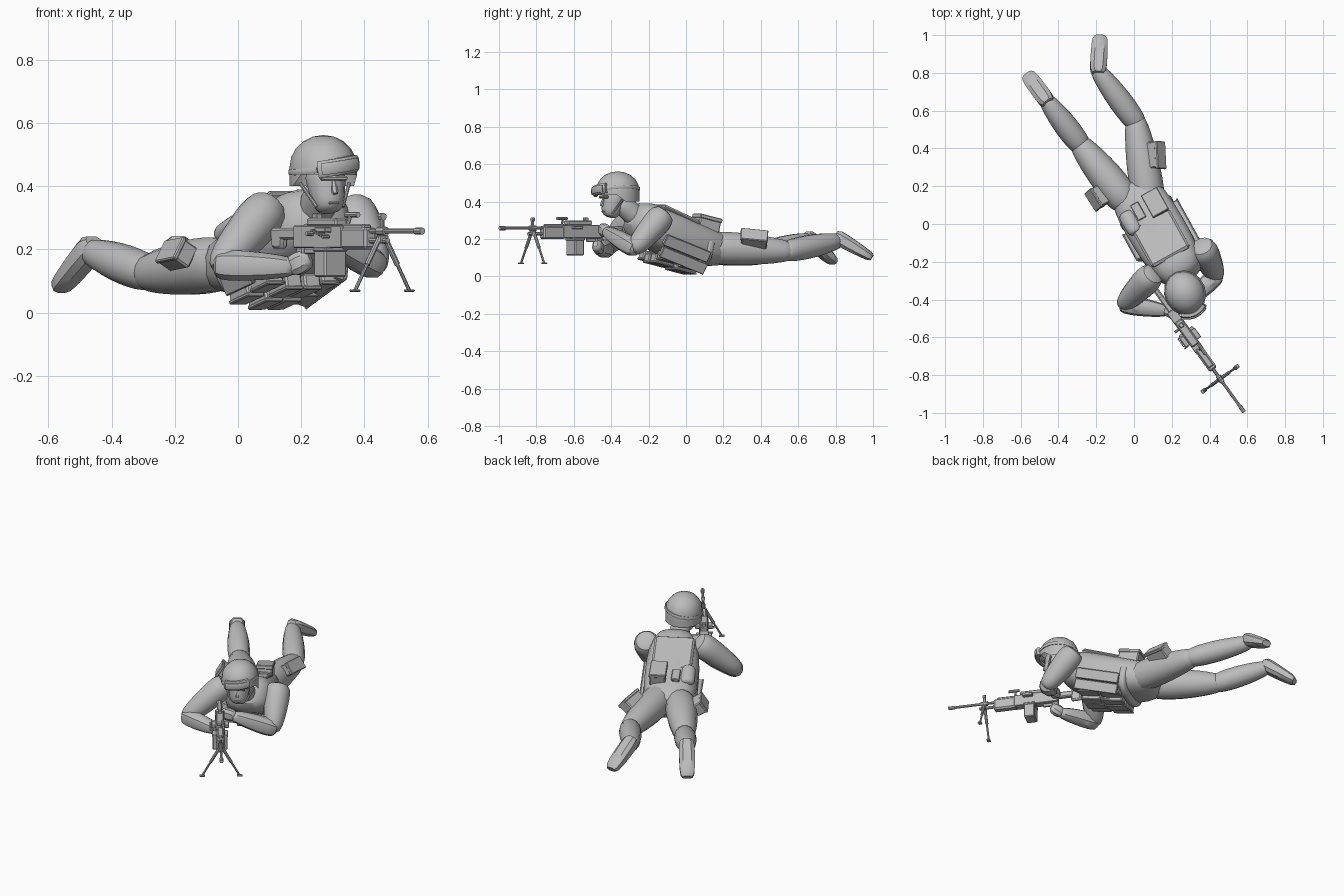
import bpy, bmesh, math
from mathutils import Vector, Matrix

if "Cube" in bpy.data.objects:
    bpy.data.objects.remove(bpy.data.objects["Cube"])

shade = (.5, .5, .5, 1)
grey = bpy.data.materials.new("plain grey")
grey.use_nodes = True
grey.diffuse_color = shade
grey.node_tree.nodes["Principled BSDF"].inputs["Base Color"].default_value = shade
UP = Vector((0, 0, 1))
made = []


def finish(name, bm):
    bmesh.ops.recalc_face_normals(bm, faces=bm.faces)
    mesh = bpy.data.meshes.new(name)
    bm.to_mesh(mesh)
    bm.free()
    mesh.materials.append(grey)
    part = bpy.data.objects.new(name, mesh)
    bpy.context.collection.objects.link(part)
    made.append(part)


def sweep(name, centres, radii, side, sides=14, square=1):
    """Loft rounded sections along a path; square below one makes them boxier."""
    bm = bmesh.new()
    rings = []
    last = len(centres) - 1
    for i, (centre, (wide, tall)) in enumerate(zip(centres, radii)):
        along = (centres[min(i + 1, last)] - centres[max(i - 1, 0)]).normalized()
        across = (side - along * along.dot(side)).normalized()
        other = along.cross(across)
        ring = []
        for k in range(sides):
            angle = math.tau * (k + .5) / sides
            c, s = math.cos(angle), math.sin(angle)
            c = math.copysign(abs(c) ** square, c)
            s = math.copysign(abs(s) ** square, s)
            ring.append(bm.verts.new(centre + across * c * wide + other * s * tall))
        rings.append(ring)
    for low, high in zip(rings, rings[1:]):
        for k in range(sides):
            bm.faces.new((low[k - 1], low[k], high[k], high[k - 1]))
    bm.faces.new(rings[0])
    bm.faces.new(rings[-1])
    finish(name, bm)


def segment(name, start, end, r_start, r_end, bulge=0, bend=None, flat=(1, 1),
            side=UP, sides=14, square=1, reach=.4, count=12, blunt=4):
    """Body segment between two joints: rounded ends, a swelling middle, an optional bend."""
    heading = (end - start).normalized()
    start = start - heading * r_start * reach
    end = end + heading * r_end * reach
    bend = bend or (start + end) / 2
    centres, radii = [], []
    for i in range(count):
        t = (1 - math.cos(math.pi * (i + .5) / count)) / 2
        centres.append(start.lerp(bend, t).lerp(bend.lerp(end, t), t))
        cap = (1 - abs(2 * t - 1) ** blunt) ** (1 / blunt)
        r = (r_start + (r_end - r_start) * t) * (1 + bulge * math.sin(math.pi * t)) * cap
        radii.append((r, r * (flat[0] + (flat[1] - flat[0]) * t)))
    sweep(name, centres, radii, side, sides, square)


def box(name, centre, size, forward, up=UP, bevel=.004, taper=1):
    """Bevelled box sized across, along forward and along up; taper narrows its bottom."""
    y = forward.normalized()
    z = (up - y * y.dot(up)).normalized()
    x = y.cross(z)
    bm = bmesh.new()
    bmesh.ops.create_cube(bm, size=1)
    for v in bm.verts:
        k = taper if v.co.z < 0 else 1
        v.co = Vector((v.co.x * size[0] * k, v.co.y * size[1] * k, v.co.z * size[2]))
    bmesh.ops.bevel(bm, geom=bm.edges[:], offset=bevel, segments=1, affect='EDGES', clamp_overlap=True)
    bm.transform(Matrix.Translation(centre) @ Matrix((x, y, z)).transposed().to_4x4())
    finish(name, bm)


def rod(name, start, end, radius, sides=8):
    line = end - start
    bm = bmesh.new()
    bmesh.ops.create_cone(bm, cap_ends=True, segments=sides, radius1=radius, radius2=radius, depth=line.length)
    bm.transform(Matrix.Translation((start + end) / 2) @ line.to_track_quat('Z', 'Y').to_matrix().to_4x4())
    finish(name, bm)


def pouch(name, centre, size, forward, out):
    """Pouch with an overhanging flap on its outer face."""
    out = out.normalized()
    box(name, centre, size, forward, out, .006)
    flap = (size[0] * 1.08, size[1] * 1.05, size[2] / 4)
    box(name + "_flap", centre + out * size[2] * .42, flap, forward, out)


# Torso frame: across, along towards the head, out of the back
ACROSS = Vector((.87, .5, 0)).normalized()
ALONG = Vector((.47, -.85, .22)).normalized()
BACK = ALONG.cross(ACROSS)


def body(across, along, out):
    return Vector((.1, 0, .17)) + ACROSS * across + ALONG * along + BACK * out


segment("torso", Vector((0, .17, .155)), Vector((.25, -.245, .31)), .14, .14, .1,
        bend=Vector((.1, 0, .16)), flat=(.65, .85), side=ACROSS, sides=16, square=.75)
segment("belt", body(0, -.1, -.01), body(0, -.04, -.01), .157, .157, flat=(.7, .7),
        side=ACROSS, sides=16, square=.75, reach=0)
box("back_plate", body(0, .12, .135), (.23, .25, .03), ALONG + BACK * .17, BACK, .012)

# Belly, side and belt pouches
for across in (-.1, -.034, .034, .1):
    drop = abs(across) / 4
    pouch("belly_pouch", body(across, 0, drop - .13), (.058, .12, .055), ALONG, -BACK)
    pouch("chest_pouch", body(across, .14, drop - .125), (.058, .12, .05), ALONG, -BACK)
for across, out in ((.135, -.1), (.15, -.035)):
    pouch("left_side_pouch", body(across, .08, out), (.058, .27, .04), ALONG + BACK * .12, ACROSS - BACK * .3)
pouch("right_side_pouch", body(-.14, .04, -.07), (.07, .16, .04), ALONG, -ACROSS - BACK * .3)
pouch("back_pouch", body(.065, -.06, .12), (.09, .13, .09), ALONG, BACK)
pouch("small_back_pouch", body(-.035, -.07, .11), (.045, .09, .05), ALONG, BACK)
segment("canteen", body(-.1, -.09, .1), body(-.1, .01, .115), .045, .04, flat=(.8, .8), side=ACROSS)
pouch("left_thigh_pouch", Vector((.115, .365, .2)), (.07, .14, .075),
      Vector((.05, -1, .1)), Vector((.75, 0, .6)))
pouch("right_thigh_pouch", Vector((-.193, .14, .183)), (.075, .11, .065),
      Vector((.5, -.8, .1)), Vector((-.75, -.45, .55)))


# Legs and boots
def leg(name, *joints):
    hip, knee, ankle, toe = map(Vector, joints)
    segment(name + "_thigh", hip, knee, .085, .056, .22, reach=.6, blunt=6)
    segment(name + "_calf", knee, ankle, .056, .042, .27, reach=.6, blunt=6)
    heel = ankle + UP * .02
    segment(name + "_boot", heel, toe, .045, .042, .08, flat=(.95, .6),
            side=UP.cross(toe - heel), sides=8, square=.7, count=8, blunt=6)


leg("left", (.08, .12, .155), (.01, .54, .135), (-.19, .81, .19), (-.18, .982, .108))
leg("right", (-.06, .14, .155), (-.285, .42, .125), (-.46, .65, .19), (-.557, .782, .085))


# Arms and hands
def arm(name, *joints):
    shoulder, elbow, wrist, grip = map(Vector, joints)
    segment(name + "_upper_arm", shoulder, elbow, .08, .05, .05)
    segment(name + "_forearm", elbow, wrist, .05, .032, .15, sides=10, square=.9, blunt=5)
    segment(name + "_hand", wrist, grip, .03, .028, .25, flat=(.8, .8), sides=8, square=.8, count=7)


arm("right", (.09, -.275, .325), (-.055, -.425, .15), (.17, -.46, .145), (.22, -.48, .17))
arm("left", (.365, -.13, .32), (.435, -.275, .15), (.27, -.425, .24), (.21, -.45, .255))

# Head frame: the way it faces, and across it
FACING = Vector((.4, -.917, 0))
EAR = Vector((.917, .4, 0))


def head(across, front, z):
    return Vector((.27, -.365, z)) + EAR * across + FACING * front


segment("neck", Vector((.245, -.27, .32)), Vector((.27, -.345, .39)), .06, .055)
segment("face", head(0, .045, .335), head(0, .015, .43), .046, .07, flat=(1, 1.1), side=EAR, sides=12)
segment("nose", head(0, .08, .42), head(0, .093, .38), .007, .013, side=EAR, sides=6, count=5)
box("mouth", head(0, .082, .347), (.036, .014, .01), FACING)
box("brow", head(0, .082, .425), (.09, .02, .014), FACING)

# Helmet: dome with straight lower walls, raised above the face
dome = bmesh.new()
bmesh.ops.create_uvsphere(dome, u_segments=16, v_segments=10, radius=1)
bmesh.ops.delete(dome, geom=[v for v in dome.verts if v.co.z < -.7], context='VERTS')
for v in dome.verts:
    x, y, z = v.co
    if z < 0:
        wall = math.hypot(x, y)
        x, y = x / wall, y / wall
        if y > .3:
            z *= .4
    v.co = head(x * .105, y * .118, .46 + z * .102)
finish("helmet", dome)


def headband(name, first, last, reach, thick, tall):
    """Band bent around the helmet between two angles, slightly tipped."""
    path = []
    for i in range(13):
        a = math.radians(first + (last - first) * i / 12)
        path.append(head(math.sin(a) * (reach - .012), math.cos(a) * reach, .462 + math.sin(a) * .018))
    sweep(name, path, [(tall, thick)] * len(path), UP, 8, .7)


headband("goggle_frame", -34, 38, .122, .016, .028)
headband("goggle_lens", -28, 32, .137, .007, .02)
headband("goggle_strap", 38, 324, .117, .005, .01)
for s in (-1, 1):
    rod("chin_strap", head(s * .085, .01, .41), head(s * .045, .05, .335), .006)

# Gun frame: along the barrel from the bipod, and across it
BARREL = Vector((.586, -.81, 0)).normalized()
ASIDE = Vector((.81, .586, 0)).normalized()


def gun(along, across, z):
    return Vector((.456, -.82, z)) + BARREL * along + ASIDE * across


def gun_box(name, along, z, size, bevel=.003, taper=1, across=0):
    box(name, gun(along, across, z), size, BARREL, UP, bevel, taper)


def gun_rod(name, back, front, z, radius, across=0):
    rod(name, gun(back, across, z), gun(front, across, z), radius)


gun_rod("barrel", -.1, .19, .258, .008)
gun_rod("flash_hider", .18, .217, .258, .011)
gun_rod("gas_tube", -.1, .03, .228, .009)
gun_rod("gas_block", -.02, .02, .258, .014)
gun_rod("front_sight_ring", -.008, .008, .304, .012)
gun_rod("carry_handle", -.215, -.15, .31, .009, .015)
rod("carry_handle_stem", gun(-.19, 0, .27), gun(-.19, .015, .31), .006)
rod("charging_handle", gun(-.34, -.02, .25), gun(-.34, -.05, .25), .007)
gun_box("front_sight_post", 0, .28, (.01, .016, .045))
gun_box("handguard", -.13, .235, (.048, .14, .07), .009)
gun_box("heat_shield", -.14, .272, (.034, .12, .018), .005)
gun_box("receiver", -.315, .24, (.052, .26, .072))
gun_box("feed_cover", -.3, .286, (.046, .16, .026), .006)
gun_box("feed_tray", -.27, .262, (.1, .06, .018))
gun_box("rear_sight", -.35, .305, (.024, .024, .02))
gun_box("ammo_box", -.28, .158, (.085, .062, .09), .005)
gun_box("ammo_box_lid", -.28, .2, (.09, .068, .014))
gun_box("trigger_guard", -.385, .195, (.012, .06, .02))
gun_box("pistol_grip", -.43, .175, (.028, .04, .08), .006, .85)
gun_box("stock_neck", -.49, .25, (.03, .1, .036), .006)
gun_box("stock", -.555, .235, (.03, .07, .065), .008, .85)
for i in range(6):
    spot = gun(-.3 + i * .012, -.035, .26 - i * .004)
    rod("belt_round", spot, spot - ASIDE * .025, .005, 6)

# Bipod
gun_box("bipod_hinge", 0, .232, (.036, .022, .026))
for s in (-1, 1):
    hinge, foot = gun(0, s * .012, .235), gun(0, s * .106, .07)
    rod("bipod_leg", hinge, foot, .006)
    rod("bipod_sleeve", hinge, hinge.lerp(foot, .5), .009)
    gun_box("bipod_foot", 0, .07, (.032, .022, .008), across=s * .106)

# Smooth shading with sharp edges kept
bpy.ops.object.select_all(action='DESELECT')
for part in made:
    part.select_set(True)
bpy.context.view_layer.objects.active = made[0]
bpy.ops.object.shade_smooth_by_angle(angle=math.radians(35))
